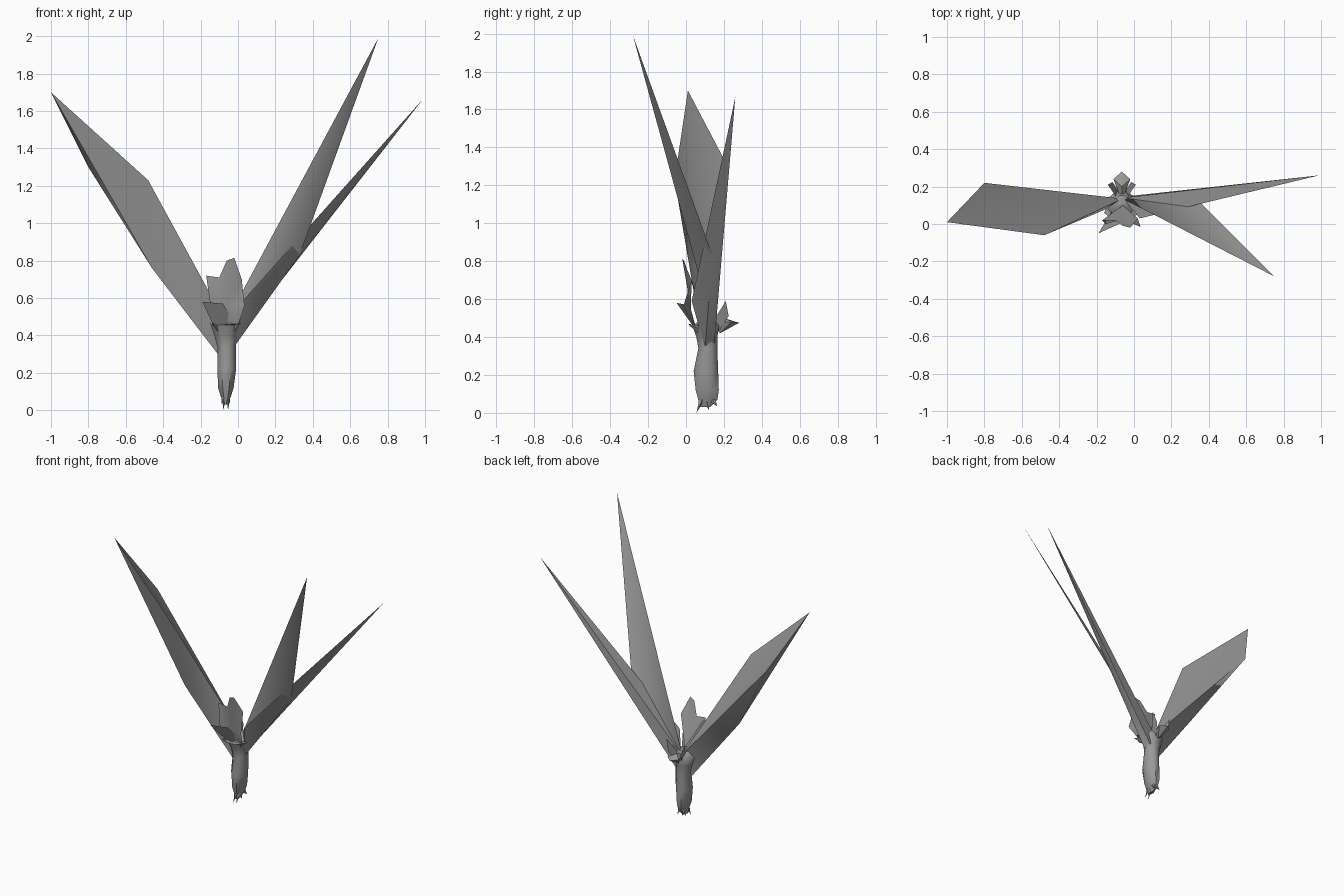
import bpy, bmesh, math

if "Cube" in bpy.data.objects:
    bpy.data.objects.remove(bpy.data.objects["Cube"])

GREY = bpy.data.materials.new("mid grey")
GREY.diffuse_color = (0.32, 0.32, 0.32, 1)
GREY.use_nodes = True
GREY.node_tree.nodes["Principled BSDF"].inputs["Base Color"].default_value = GREY.diffuse_color


def build(name, points, faces, smooth=35):
    """Make a named part from a few points and faces."""
    mesh = bpy.data.meshes.new(name)
    mesh.from_pydata(points, [], faces)
    mesh.materials.append(GREY)
    bm = bmesh.new()
    bm.from_mesh(mesh)
    bmesh.ops.recalc_face_normals(bm, faces=bm.faces)
    bm.to_mesh(mesh)
    bm.free()
    ob = bpy.data.objects.new(name, mesh)
    bpy.context.collection.objects.link(ob)
    bpy.ops.object.select_all(action='DESELECT')
    ob.select_set(True)
    bpy.context.view_layer.objects.active = ob
    if smooth:
        bpy.ops.object.shade_smooth_by_angle(angle=math.radians(smooth))
    return ob


def loft(name, rings, sides=8, smooth=50):
    """Skin elliptical rings given as (x, y, z, radius_x, radius_y)."""
    pts, faces = [], []
    for x, y, z, rx, ry in rings:
        for i in range(sides):
            a = 2 * math.pi * (i + 0.5) / sides
            pts.append((x + rx * math.cos(a), y + ry * math.sin(a), z))
    for r in range(len(rings) - 1):
        for i in range(sides):
            j = (i + 1) % sides
            faces.append((r * sides + i, r * sides + j,
                          (r + 1) * sides + j, (r + 1) * sides + i))
    faces.append(tuple(range(sides)))
    faces.append(tuple(range((len(rings) - 1) * sides, len(rings) * sides)))
    return build(name, pts, faces, smooth)


def spike(name, base, half, tip):
    """Thin four-sided spike from a base centre to a tip."""
    x, y, z = base
    hx, hy, hz = half
    build(name, [(x - hx, y, z), (x, y - hy, z - hz), (x + hx, y, z),
                 (x, y + hy, z + hz), tip],
          [(0, 1, 4), (1, 2, 4), (2, 3, 4), (3, 0, 4), (3, 2, 1, 0)], 0)


# Slim body, flaring into the neck and narrow at the lower end
loft("body", [(-.068, .10, .03, .012, .03), (-.065, .115, .07, .028, .055),
              (-.065, .112, .12, .045, .066), (-.06, .105, .22, .054, .07),
              (-.06, .115, .34, .052, .054), (-.065, .11, .40, .065, .06),
              (-.065, .105, .455, .085, .075), (-.065, .115, .50, .04, .04)])

# Broad left wing: root top, front corner, tip, back corner, lower corner, root bottom
build("left_wing",
      [(-.06, .135, .46), (-.48, -.06, 1.23), (-1, .01, 1.70),
       (-.80, .22, 1.30), (-.46, .046, .76), (-.10, .10, .29)],
      [(0, 1, 2), (0, 2, 3), (0, 3, 4), (0, 4, 5),
       (5, 4, 1), (4, 2, 1), (4, 3, 2), (5, 1, 0)], 50)

# Front blade of the right wing: root top, tip, inner fold, root bottom
build("right_wing_front",
      [(-.06, .135, .48), (.75, -.28, 1.99), (.33, .14, .83), (-.02, .11, .37)],
      [(0, 1, 2), (0, 2, 3)], 60)

# Back blade of the right wing: root top, front root, tip, inner fold, root bottom
build("right_wing_back",
      [(-.06, .14, .47), (.03, .03, .59), (.99, .26, 1.665),
       (.33, .14, .83), (-.02, .10, .34), (-.02, .15, .37)],
      [(0, 1, 2), (1, 4, 3), (1, 3, 2), (3, 5, 2), (3, 4, 5),
       (0, 2, 5), (0, 4, 1), (0, 5, 4)], 50)

# Jagged crest fanning up from the front of the neck
build("crest",
      [(-.065, .06, .42), (-.13, .05, .45), (-.15, .0, .58), (-.17, .02, .72),
       (-.10, .02, .71), (-.06, -.01, .80), (-.02, -.02, .815), (.02, .03, .70),
       (.035, -.015, .56), (0, .05, .45), (-.065, .025, .55), (-.06, .10, .50)],
      [(10, 1, 2), (10, 2, 3), (10, 3, 4), (10, 4, 5), (10, 5, 6), (10, 6, 7),
       (10, 7, 8), (10, 8, 9), (10, 9, 0), (10, 0, 1),
       (11, 4, 3), (11, 5, 4), (11, 6, 5), (11, 7, 6)], 60)

# Pointed flap standing out on the left of the crest
build("crest_flap",
      [(-.13, .05, .45), (-.19, -.05, .58), (-.08, .0, .57), (-.05, .03, .52),
       (-.06, .05, .44)],
      [(0, 4, 3, 2, 1)], 60)

# Flat collar under the crest
build("collar",
      [(-.16, .06, .465), (-.10, .01, .455), (-.03, .01, .455), (.025, .06, .465),
       (0, .14, .455), (-.12, .14, .455)],
      [(0, 1, 2, 3, 4, 5)], 0)

# Short tail and paired plates at the back
build("tail",
      [(-.065, .12, .47), (-.11, .24, .48), (-.065, .28, .475), (-.02, .24, .48),
       (-.065, .20, .50), (-.065, .18, .42)],
      [(0, 1, 4), (1, 2, 4), (2, 3, 4), (3, 0, 4),
       (0, 5, 1), (1, 5, 2), (2, 5, 3), (3, 5, 0)], 0)
for side in (-1, 1):
    def sx(d):
        return -.065 + side * d
    build("back_plate",
          [(sx(.02), .12, .44), (sx(.04), .16, .51), (sx(.075), .21, .59),
           (sx(.05), .225, .51), (sx(.02), .18, .44)],
          [(0, 1, 2, 3, 4)], 0)
    spike("cheek_spike", (sx(.035), .10, .43), (.02, .03, .02), (sx(.075), .01, .47))

# Small claws around the lower end
for side in (-1, 1):
    x = -.065 + side * .012
    spike("front_claw", (x, .09, .08), (.012, .02, .01), (x, .055, .0))
    spike("back_claw", (x, .13, .08), (.012, .02, .01), (x + side * .01, .165, .035))
    spike("middle_claw", (x, .11, .06), (.01, .015, .0), (x, .12, .015))
